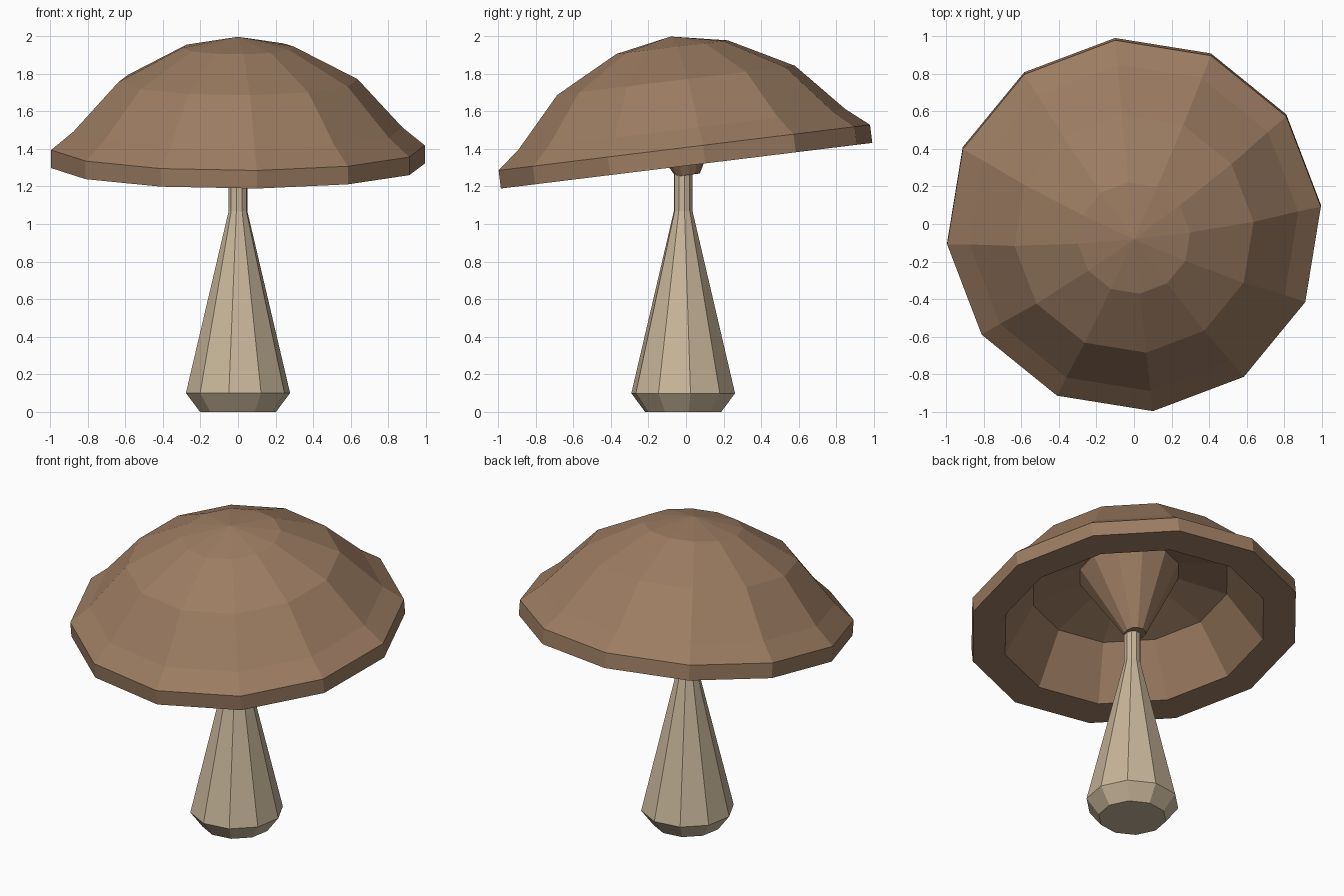
import bpy, bmesh, math

if "Cube" in bpy.data.objects:
    bpy.data.objects.remove(bpy.data.objects["Cube"])


def material(name, rgb):
    m = bpy.data.materials.new(name)
    m.diffuse_color = (*rgb, 1.0)
    m.use_nodes = True
    m.node_tree.nodes["Principled BSDF"].inputs["Base Color"].default_value = m.diffuse_color
    return m


def lathe(name, profile, sides, start_deg, mat):
    """Revolve (radius, height) points about z; radius 0 gives a pole, open ends are capped."""
    bm = bmesh.new()
    rings = []
    for r, h in profile:
        if r == 0:
            rings.append([bm.verts.new((0, 0, h))] * sides)
        else:
            angles = [math.radians(start_deg) + math.tau * i / sides for i in range(sides)]
            rings.append([bm.verts.new((r * math.cos(a), r * math.sin(a), h)) for a in angles])
    for a, b in zip(rings, rings[1:]):
        for i in range(sides):
            j = (i + 1) % sides
            corners = dict.fromkeys((a[i], a[j], b[j], b[i]))
            bm.faces.new(list(corners))
    for ring, point in ((rings[0], profile[0]), (rings[-1], profile[-1])):
        if point[0] > 0:
            bm.faces.new(ring)
    bmesh.ops.recalc_face_normals(bm, faces=bm.faces[:])
    mesh = bpy.data.meshes.new(name)
    bm.to_mesh(mesh)
    bm.free()
    mesh.materials.append(mat)
    obj = bpy.data.objects.new(name, mesh)
    bpy.context.collection.objects.link(obj)
    return obj


brown = material("cap brown", (0.333, 0.202, 0.122))
cream = material("stem cream", (0.578, 0.468, 0.323))

# Stem: narrow foot, wide bulb, long taper, thin neck running into the cap
stem = lathe("stem", [(0.205, 0), (0.28, 0.10), (0.05, 1.07), (0.05, 1.33)], 10, 8, cream)
stem.location = (0, -0.015, 0)

# Cap: dome, rim, hollow underside and the central cone that meets the neck
cap = lathe("cap", [
    (0, 0.692), (0.30, 0.635), (0.64, 0.457), (0.88, 0.195),   # dome
    (1.0, 0.097), (1.0, 0),                                    # rim
    (0.80, 0), (0.60, 0.31), (0.305, 0.39),                    # hollow
    (0.065, -0.05),                                            # cone
], 12, 5.8, brown)
cap.location = (0, 0.003, 1.31)
cap.rotation_euler = (math.radians(7), 0, 0)
